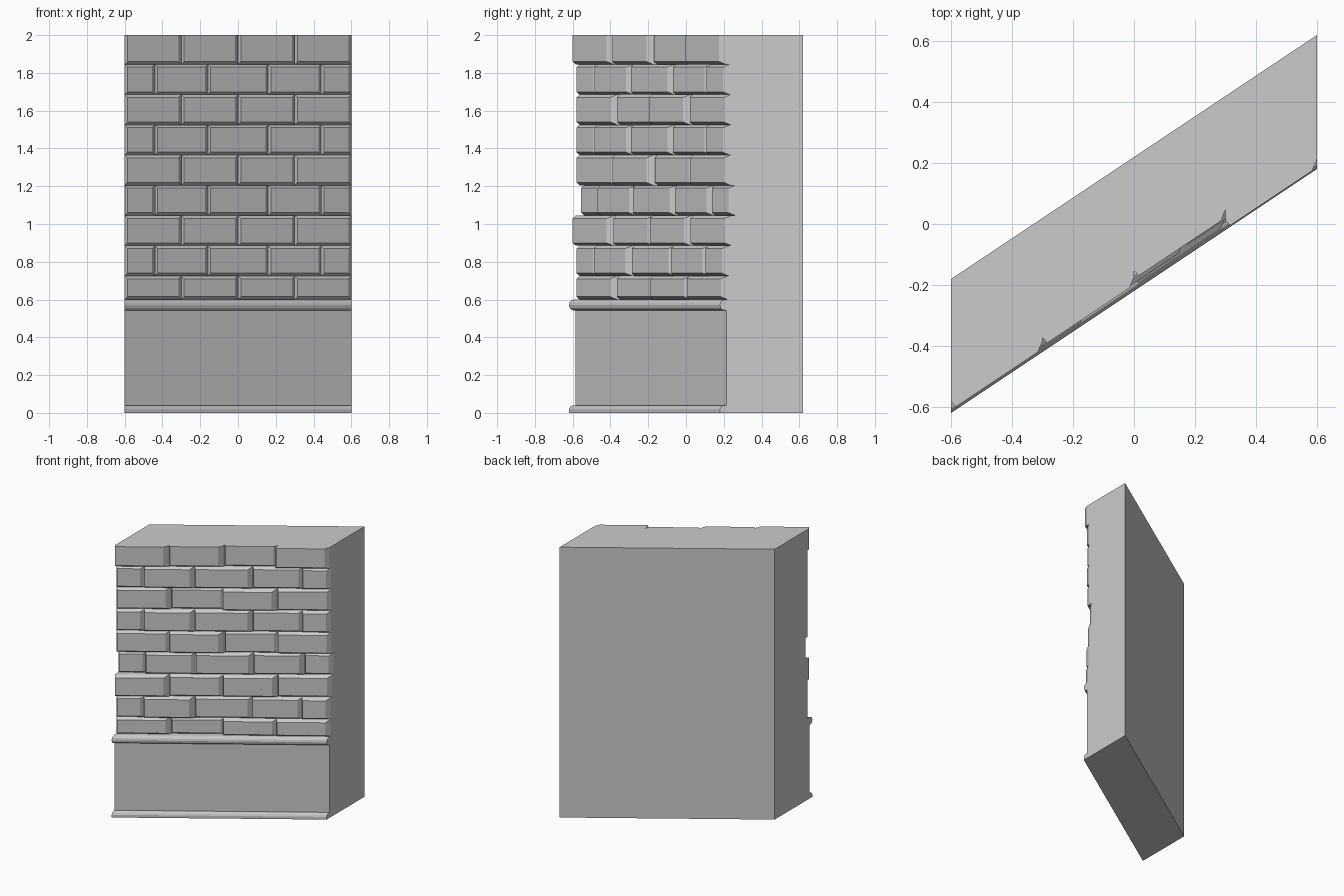
import bpy, bmesh, math

cube = bpy.data.objects.get("Cube")
if cube:
    bpy.data.objects.remove(cube, do_unlink=True)

HALF, SLOPE, BACK = 0.6, 2 / 3, -0.22

stone = bpy.data.materials.new("grey stone")
stone.use_nodes = True
COLOR = (0.6, 0.6, 0.6, 1)
stone.diffuse_color = COLOR
stone.node_tree.nodes["Principled BSDF"].inputs["Base Color"].default_value = COLOR


def place(x, d, z):
    """The wall runs diagonally: d is the distance out towards the front."""
    return (x, SLOPE * x - d, z)


def loft(bm, *rings):
    """Join matching rings of points into a closed solid."""
    loops = [[bm.verts.new(place(*p)) for p in ring] for ring in rings]
    n = len(loops[0])
    for a, b in zip(loops, loops[1:]):
        for i in range(n):
            j = (i + 1) % n
            bm.faces.new((a[i], a[j], b[j], b[i]))
    bm.faces.new(loops[0][::-1])
    bm.faces.new(loops[-1])


def finish(name, bm):
    bmesh.ops.recalc_face_normals(bm, faces=bm.faces)
    mesh = bpy.data.meshes.new(name)
    bm.to_mesh(mesh)
    bm.free()
    mesh.materials.append(stone)
    obj = bpy.data.objects.new(name, mesh)
    bpy.context.collection.objects.link(obj)


def strip(name, profile):
    """Run a (depth, height) profile along the whole wall."""
    bm = bmesh.new()
    loft(bm, *[[(x, d, z) for d, z in profile] for x in (-HALF, HALF)])
    finish(name, bm)


def rect(x0, x1, d, z0, z1):
    return [(x0, d, z0), (x1, d, z0), (x1, d, z1), (x0, d, z1)]


# Wall core with the thicker plain panel at its foot
strip("wall_core", [(BACK, 0), (0.185, 0), (0.185, 0.6), (0.14, 0.6), (0.14, 2), (BACK, 2)])

# Base and upper mouldings
strip("base_moulding", [(0.17, 0), (0.22, 0), (0.22, 0.02), (0.212, 0.034),
                        (0.2, 0.04), (0.17, 0.04)])
arc = [math.radians(a) for a in range(-90, 91, 30)]
strip("upper_moulding", [(0.14, 0.542)] + [(0.192 + 0.028 * math.cos(a),
      0.571 + 0.029 * math.sin(a)) for a in arc] + [(0.14, 0.6)])

# Brick courses: face depths in hundredths, alternating joint positions
courses = [
    (19, 17.5, 20, 20.5),
    (19, 20.5, 19, 19.5, 20),
    (21, 19.5, 20, 18.5),
    (16.5, 18.5, 18.5, 17.5, 16.5),
    (19, 20, 17.5, 19),
    (19, 20, 19.5, 18.5, 19.5),
    (19, 17.5, 20.5, 19),
    (19, 20, 19.5, 18.5, 19.5),
    (21, 20, 18, 21.5),
]
joints = [(-HALF, -0.3, 0, 0.3, HALF), (-HALF, -0.44, -0.16, 0.16, 0.44, HALF)]
BEVEL = 0.015
z0 = 0.6
for row, depths in enumerate(courses):
    z1 = 0.725 + row * 0.16 if row < len(courses) - 1 else 2
    top = z1 - BEVEL if z1 < 2 else z1
    xs = joints[row % 2]
    bm = bmesh.new()
    for x0, x1, depth in zip(xs, xs[1:], depths):
        face = depth / 100
        base = face - 0.027
        loft(bm, rect(x0, x1, 0.1, z0, z1), rect(x0, x1, base, z0, z1),
             rect(x0 + BEVEL, x1 - BEVEL, face, z0 + BEVEL, top))
    finish(f"brick_course_{row + 1}", bm)
    z0 = z1
